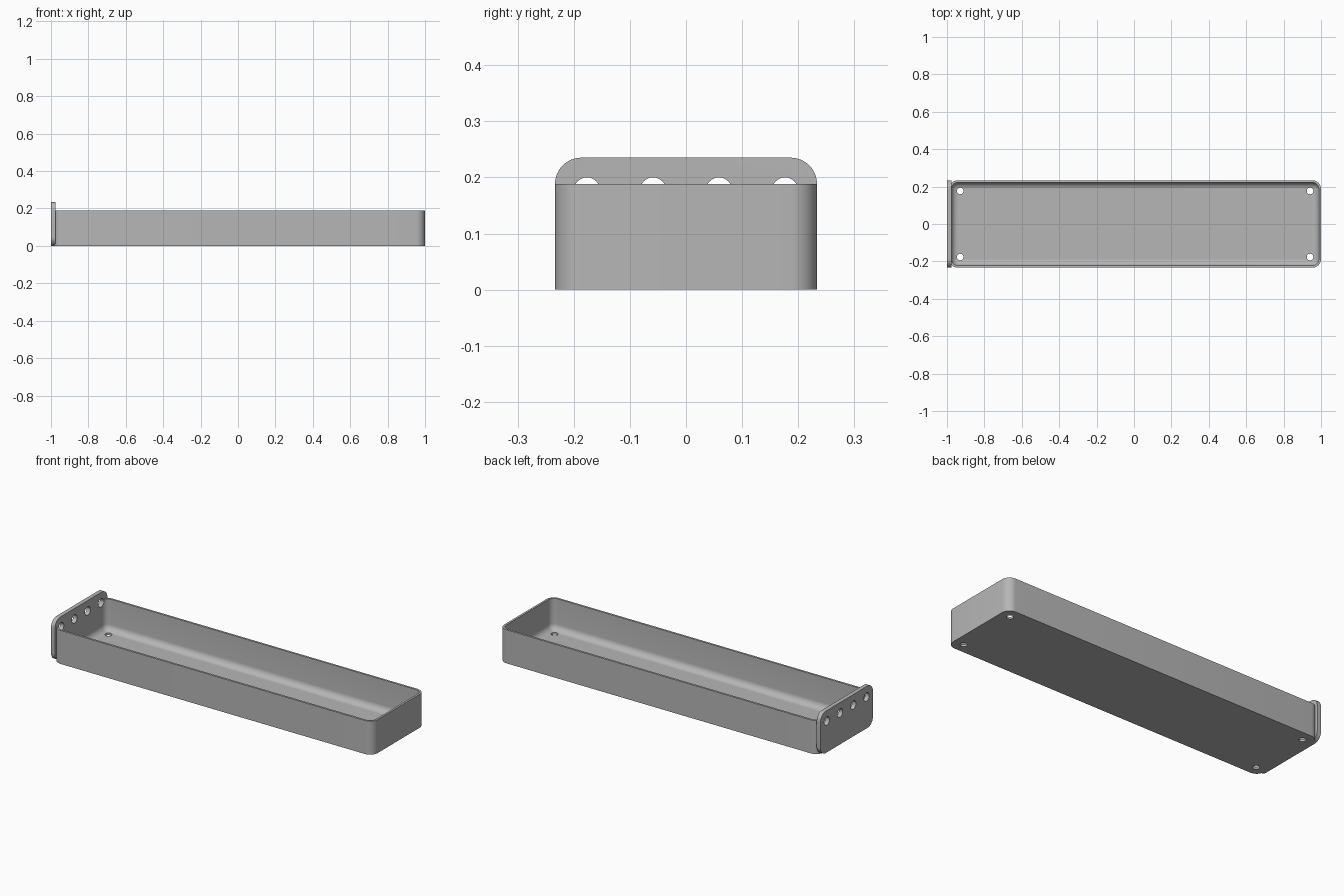
import bpy, bmesh, math

if "Cube" in bpy.data.objects:
    bpy.data.objects.remove(bpy.data.objects["Cube"])

MM = 2 / 170  # design unit: the tray is 170 long

grey = bpy.data.materials.new("plain grey")
grey.diffuse_color = (0.47, 0.47, 0.47, 1)
grey.use_nodes = True
grey.node_tree.nodes["Principled BSDF"].inputs["Base Color"].default_value = grey.diffuse_color


def rounded_rect(u0, u1, v0, v1, r, seg=10):
    """Outline of a rectangle with round corners, counter-clockwise."""
    pts = []
    corners = [(u1 - r, v1 - r), (u0 + r, v1 - r), (u0 + r, v0 + r), (u1 - r, v0 + r)]
    for k, (cu, cv) in enumerate(corners):
        for i in range(seg + 1):
            a = math.pi / 2 * (k + i / seg)
            pts.append((cu + r * math.cos(a), cv + r * math.sin(a)))
    return pts


def loft(name, rings):
    """Skin a stack of equal-length rings and cap both ends."""
    bm = bmesh.new()
    loops = [[bm.verts.new([c * MM for c in p]) for p in ring] for ring in rings]
    n = len(loops[0])
    for a, b in zip(loops, loops[1:]):
        for i in range(n):
            j = (i + 1) % n
            bm.faces.new((a[i], a[j], b[j], b[i]))
    bm.faces.new(loops[0][::-1])
    bm.faces.new(loops[-1])
    bmesh.ops.remove_doubles(bm, verts=bm.verts, dist=1e-6)
    bmesh.ops.recalc_face_normals(bm, faces=bm.faces)
    me = bpy.data.meshes.new(name)
    bm.to_mesh(me)
    bm.free()
    ob = bpy.data.objects.new(name, me)
    bpy.context.collection.objects.link(ob)
    me.materials.append(grey)
    return ob


def circle(r, seg=32):
    return [(r * math.cos(2 * math.pi * i / seg), r * math.sin(2 * math.pi * i / seg))
            for i in range(seg)]


def combine(target, other, operation):
    mod = target.modifiers.new(operation.lower(), 'BOOLEAN')
    mod.object, mod.operation, mod.solver = other, operation, 'EXACT'
    bpy.context.view_layer.objects.active = target
    bpy.ops.object.modifier_apply(modifier=mod.name)
    bpy.data.objects.remove(other)


# Tray body
outline = rounded_rect(-84, 85, -19.85, 19.85, 4)
tray = loft("tray", [[(x, y, z) for x, y in outline] for z in (0, 16)])

# Taller end plate with round corners
profile = rounded_rect(-19.85, 19.85, 0, 20, 4)
plate = loft("end_plate", [[(x, y, z) for y, z in profile] for x in (-85, -83)])
combine(tray, plate, 'UNION')

# Hollow with a filleted floor
FILLET = 3
rings = []
for i in range(9):
    a = math.pi / 2 * i / 8
    inset = FILLET * (1 - math.sin(a))
    z = 1 + FILLET * (1 - math.cos(a))
    o = rounded_rect(-83.02 + inset, 84 - inset, -18.85 + inset, 18.85 - inset, FILLET - inset)
    rings.append([(x, y, z) for x, y in o])
rings.append([(x, y, 25) for x, y, _ in rings[-1]])
combine(tray, loft("hollow_cutter", rings), 'DIFFERENCE')

# Four drain holes in the floor
for x in (-79, 80):
    for y in (-15, 15):
        hole = loft("floor_cutter", [[(x + u, y + v, z) for u, v in circle(1.5)] for z in (-2, 3)])
        combine(tray, hole, 'DIFFERENCE')

# Row of four holes through the end plate
for y in (-15, -5, 5, 15):
    hole = loft("plate_cutter", [[(x, y + u, 15 + v) for u, v in circle(2)] for x in (-88, -81)])
    combine(tray, hole, 'DIFFERENCE')

# Smooth the fillets and round corners, keep the edges crisp
bpy.ops.object.select_all(action='DESELECT')
tray.select_set(True)
bpy.context.view_layer.objects.active = tray
bpy.ops.object.shade_smooth_by_angle(angle=math.radians(30))
